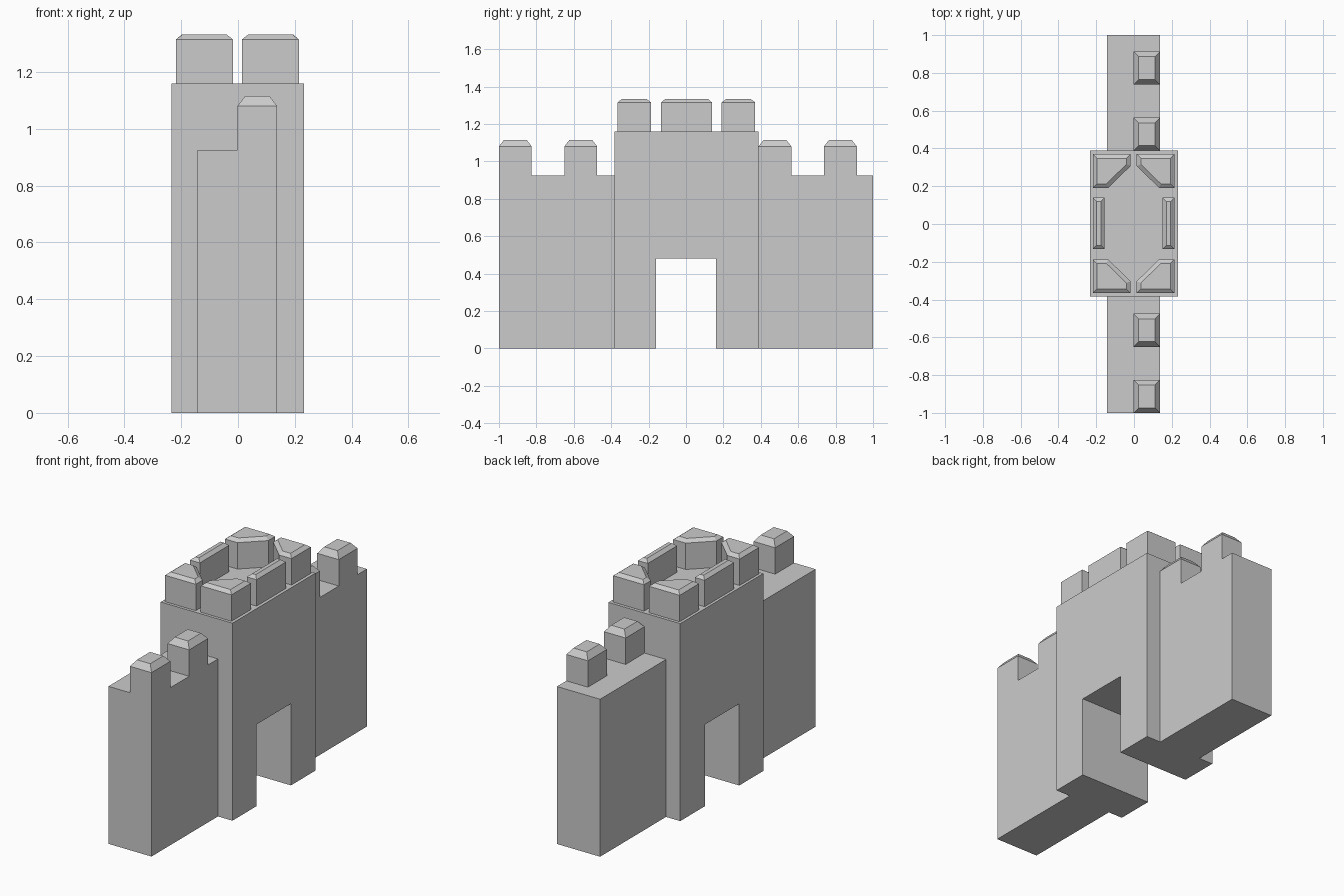
import bpy, bmesh
from mathutils import Vector

if "Cube" in bpy.data.objects:
    bpy.data.objects.remove(bpy.data.objects["Cube"])


def make_object(name, bm):
    bmesh.ops.recalc_face_normals(bm, faces=bm.faces)
    mesh = bpy.data.meshes.new(name)
    bm.to_mesh(mesh)
    bm.free()
    obj = bpy.data.objects.new(name, mesh)
    bpy.context.collection.objects.link(obj)
    return obj


def loft(name, rings):
    """Closed solid through matching rings of points."""
    bm = bmesh.new()
    loops = [[bm.verts.new(p) for p in ring] for ring in rings]
    n = len(loops[0])
    for a, b in zip(loops, loops[1:]):
        for i in range(n):
            j = (i + 1) % n
            bm.faces.new((a[i], a[j], b[j], b[i]))
    bm.faces.new(loops[0])
    bm.faces.new(loops[-1])
    return make_object(name, bm)


def inset(points, d):
    """Mitred inset of a counter-clockwise convex outline."""
    pts = [Vector(p) for p in points]
    result = []
    for i, p in enumerate(pts):
        e1 = (p - pts[i - 1]).normalized()
        e2 = (pts[(i + 1) % len(pts)] - p).normalized()
        n1, n2 = Vector((-e1.y, e1.x)), Vector((-e2.y, e2.x))
        result.append(p + (n1 + n2) * d / (1 + n1.dot(n2)))
    return result


def rect(x0, x1, y0, y1):
    return [(x0, y0), (x1, y0), (x1, y1), (x0, y1)]


def merlon(name, outline, z0, z1, z2, d):
    """Upright block with a chamfered cap."""
    top = inset(outline, d)
    return loft(name, [[(x, y, z0) for x, y in outline],
                       [(x, y, z1) for x, y in outline],
                       [(x, y, z2) for x, y in top]])


# Gatehouse with a square passage running through it
gate = [(-0.383, 0), (-0.383, 1.16), (0.388, 1.16), (0.388, 0),
        (0.16, 0), (0.16, 0.48), (-0.16, 0.48), (-0.16, 0)]
loft("gatehouse", [[(x, y, z) for y, z in gate] for x in (-0.234, 0.232)])

# Side walls
for name, y0, y1 in (("front_wall", -1.0, -0.383), ("back_wall", 0.388, 1.0)):
    outline = rect(-0.142, 0.138, y0, y1)
    loft(name, [[(x, y, z) for x, y in outline] for z in (0, 0.925)])

# Wall merlons, along the outer (+x) edge only
for i, y in enumerate((-1.0, -0.65, 0.388, 0.738)):
    merlon(f"wall_merlon_{i + 1}", rect(-0.002, 0.138, y, y + 0.175),
           0.925, 1.08, 1.115, 0.027)

# Gatehouse merlons: cut-off corner blocks and a long block on each side
cx, cy = -0.002, 0.002
corner = [(0.016, 0.368), (0.016, 0.305), (0.135, 0.189),
          (0.216, 0.189), (0.216, 0.368)]
for sx in (-1, 1):
    for sy in (-1, 1):
        outline = [(cx + sx * x, cy + sy * y) for x, y in corner]
        if sx * sy < 0:
            outline.reverse()
        merlon("corner_merlon", outline, 1.16, 1.315, 1.332, 0.022)
    xs = sorted((cx + sx * 0.153, cx + sx * 0.216))
    merlon("side_merlon", rect(*xs, -0.133, 0.139), 1.16, 1.315, 1.332, 0.02)
